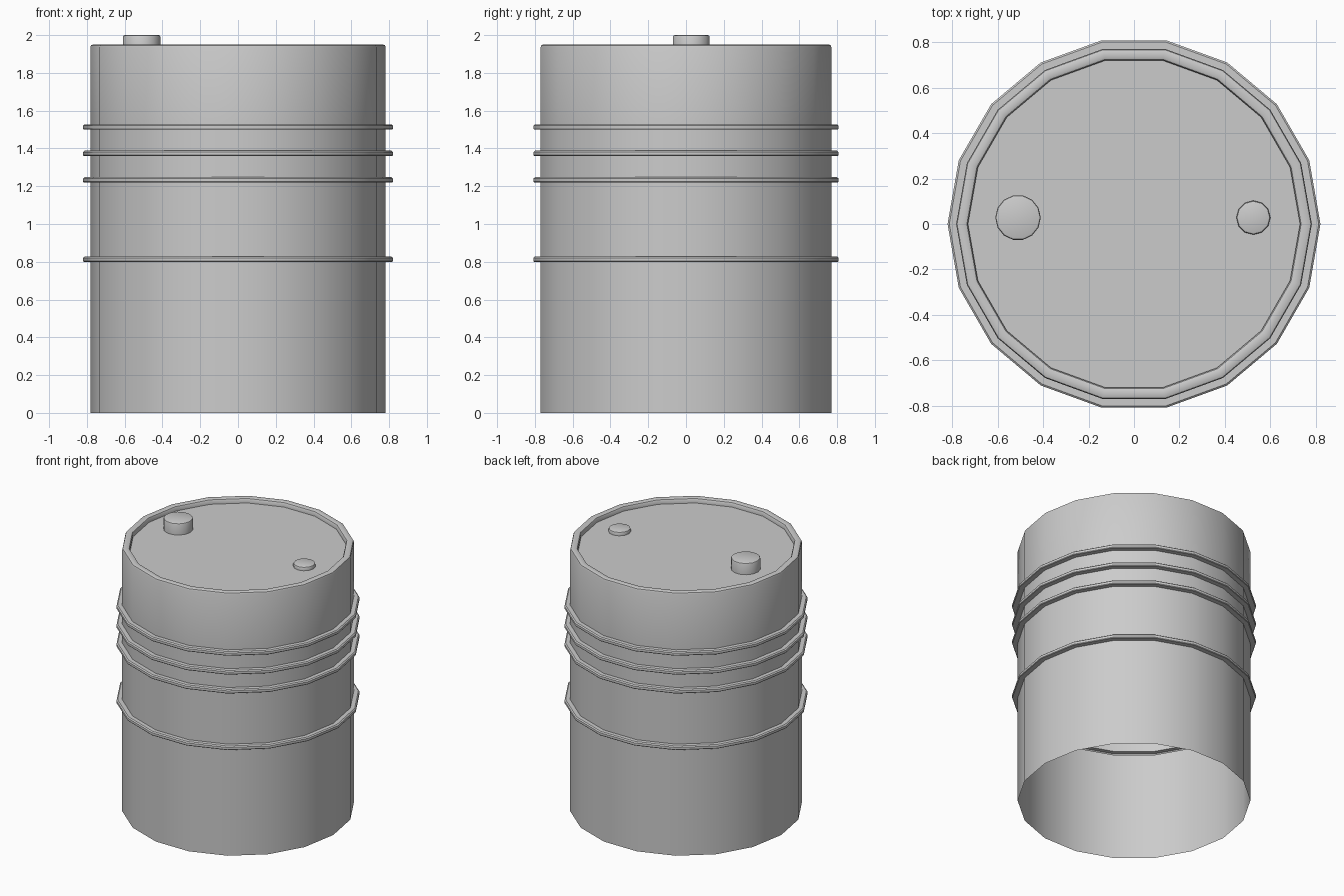
import bpy, bmesh
from math import cos, sin, pi, radians

if "Cube" in bpy.data.objects:
    bpy.data.objects.remove(bpy.data.objects["Cube"])


def lathe(name, profile, sides, centre=(0, 0), cap=True, start=0.0):
    """Sweep an (r, z) profile, listed bottom to top, around a vertical axis."""
    bm = bmesh.new()
    rings = []
    for r, z in profile:
        rings.append([bm.verts.new((centre[0] + r * cos(start + 2 * pi * i / sides),
                                    centre[1] + r * sin(start + 2 * pi * i / sides), z))
                      for i in range(sides)])
    for a, b in zip(rings, rings[1:]):
        for i in range(sides):
            j = (i + 1) % sides
            bm.faces.new((a[i], a[j], b[j], b[i]))
    if cap:
        bm.faces.new(rings[-1])
    mesh = bpy.data.meshes.new(name)
    bm.to_mesh(mesh)
    bm.free()
    obj = bpy.data.objects.new(name, mesh)
    bpy.context.collection.objects.link(obj)
    bpy.ops.object.select_all(action='DESELECT')
    obj.select_set(True)
    bpy.context.view_layer.objects.active = obj
    bpy.ops.object.shade_smooth_by_angle(angle=radians(32))
    return obj


# Drum shell: open bottom, pressed hoops, rounded rim and recessed lid
R, HOOP_R, LID_Z = 0.782, 0.82, 1.915
profile = [(R, 0.0)]
for z in (0.80, 1.22, 1.36, 1.50):
    profile += [(R, z), (HOOP_R - 0.003, z), (HOOP_R, z + 0.004),
                (HOOP_R, z + 0.021), (HOOP_R - 0.008, z + 0.028), (R, z + 0.028)]
profile += [(R, 1.935), (0.778, 1.946), (0.768, 1.95),
            (0.745, 1.95), (0.735, 1.946), (0.73, 1.935), (0.73, LID_Z)]
lathe("drum_shell", profile, 18)


# Screw caps on the lid
def bung(name, x, y, r, top, sides):
    lathe(name, [(r, LID_Z), (r, top - 0.010), (r - 0.003, top - 0.003),
                 (r - 0.010, top)], sides, (x, y))


bung("large_bung", -0.51, 0.028, 0.10, 2.0, 14)
bung("small_bung", 0.525, 0.028, 0.075, 1.942, 12)
